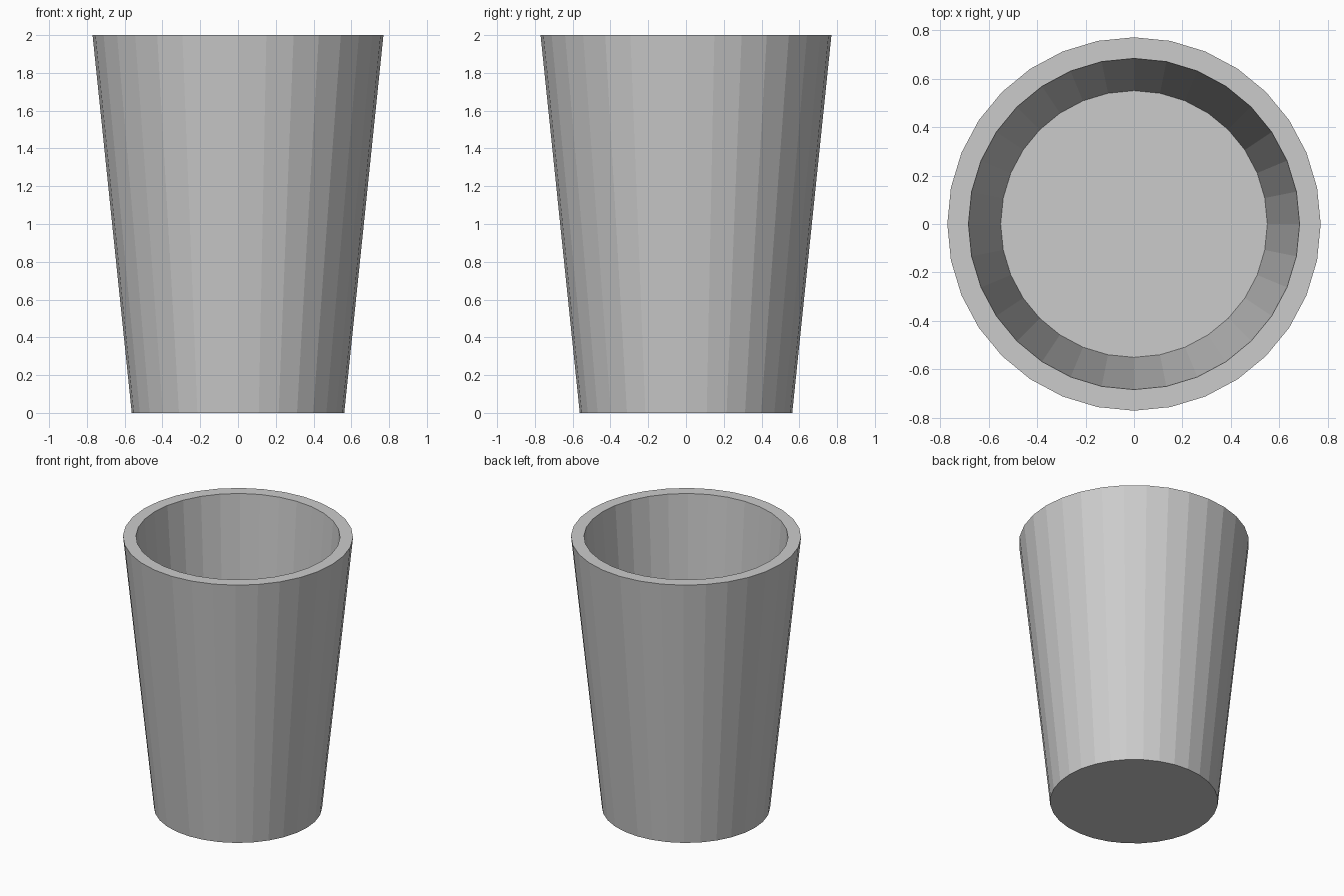
import bpy, bmesh
from math import sin, cos, pi

if "Cube" in bpy.data.objects:
    bpy.data.objects.remove(bpy.data.objects["Cube"])

SIDES = 32
# (radius, height): outer base, outer rim, inner rim, inner floor
PROFILE = [(0.5625, 0.0), (0.77, 2.0), (0.683, 2.0), (0.55, 0.25)]

bm = bmesh.new()

# Rings of the tumbler wall
rings = [[bm.verts.new((r * cos(2 * pi * i / SIDES), r * sin(2 * pi * i / SIDES), z))
          for i in range(SIDES)] for r, z in PROFILE]

# Outer wall, rim and inner wall
for a, b in zip(rings, rings[1:]):
    for i in range(SIDES):
        j = (i + 1) % SIDES
        bm.faces.new((a[i], a[j], b[j], b[i]))

# Underside and inner floor
bm.faces.new(rings[0][::-1])
bm.faces.new(rings[-1])
bmesh.ops.recalc_face_normals(bm, faces=bm.faces)

mesh = bpy.data.meshes.new("tumbler")
bm.to_mesh(mesh)
bm.free()
cup = bpy.data.objects.new("tumbler", mesh)
bpy.context.collection.objects.link(cup)
